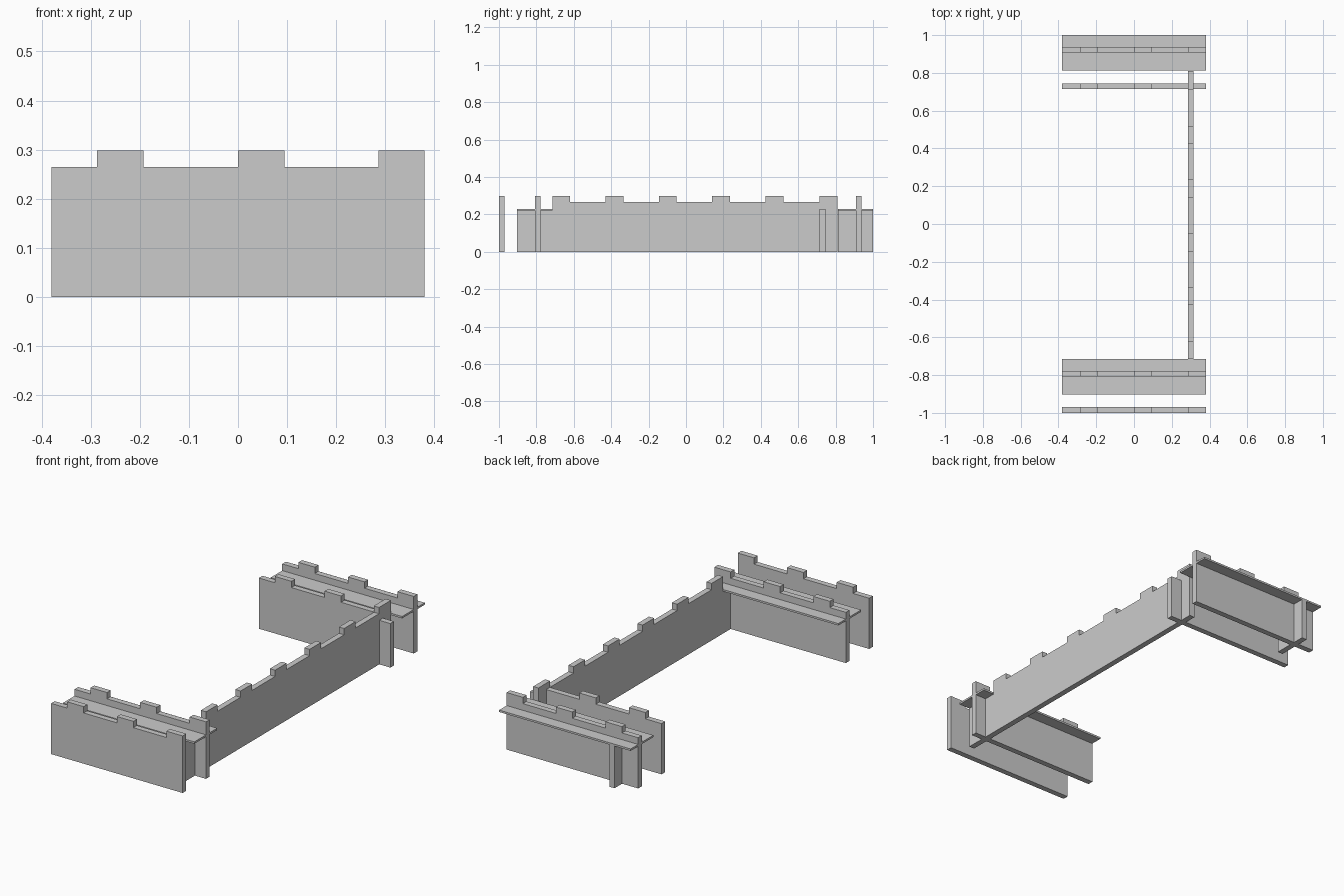
import bpy, bmesh

if "Cube" in bpy.data.objects:
    bpy.data.objects.remove(bpy.data.objects["Cube"])

stone = bpy.data.materials.new("grey_stone")
stone.diffuse_color = (0.6, 0.6, 0.6, 1)
stone.use_nodes = True
stone.node_tree.nodes["Principled BSDF"].inputs["Base Color"].default_value = stone.diffuse_color

WALK, BASE, TOP = 0.23, 0.265, 0.298   # walkway, parapet and merlon heights
THICK = 0.03


def extrude_profile(name, points, axis, start, thick):
    """Flat profile of (length, z) points, extruded across x or y."""
    bm = bmesh.new()
    if axis == "x":      # runs along x, thickness along y
        verts = [bm.verts.new((u, start, z)) for u, z in points]
        move = (0, thick, 0)
    else:                # runs along y, thickness along x
        verts = [bm.verts.new((start, u, z)) for u, z in points]
        move = (thick, 0, 0)
    face = bm.faces.new(verts)
    ext = bmesh.ops.extrude_face_region(bm, geom=[face])
    moved = [v for v in ext["geom"] if isinstance(v, bmesh.types.BMVert)]
    bmesh.ops.translate(bm, verts=moved, vec=move)
    bmesh.ops.recalc_face_normals(bm, faces=bm.faces)
    mesh = bpy.data.meshes.new(name)
    bm.to_mesh(mesh)
    bm.free()
    mesh.materials.append(stone)
    obj = bpy.data.objects.new(name, mesh)
    bpy.context.collection.objects.link(obj)
    return obj


def crenels(merlons):
    """Raised tooth outline for each merlon span."""
    pts = []
    for a, b in merlons:
        pts += [(a, BASE), (a, TOP), (b, TOP), (b, BASE)]
    return pts


def box_profile(a, b, low, high):
    return [(a, low), (a, high), (b, high), (b, low)]


# Cross walls with battlements
left_merlons = [(-0.287, -0.192), (0.0, 0.095)]
full = [(-0.38, 0), (-0.38, BASE)] + crenels(left_merlons) + [
    (0.286, BASE), (0.286, TOP), (0.38, TOP), (0.38, 0)]
for name, y in (("front_outer_wall", -1.0), ("front_inner_wall", -0.807),
                ("back_outer_wall", 0.908)):
    extrude_profile(name, full, "x", y, THICK)

# Back inner wall drops to walkway height outside the long wall
stepped = [(-0.38, 0), (-0.38, BASE)] + crenels(left_merlons) + [
    (0.30, BASE), (0.30, WALK), (0.38, WALK), (0.38, 0)]
extrude_profile("back_inner_wall", stepped, "x", 0.715, THICK)

# Long side wall, low where it passes beneath the front walkway
side_merlons = [(-0.43 + 0.285 * i, -0.335 + 0.285 * i) for i in range(4)]
side = [(-0.903, 0), (-0.903, WALK - 0.005), (-0.715, WALK - 0.005),
        (-0.715, TOP), (-0.62, TOP), (-0.62, BASE)] + crenels(side_merlons) + [
        (0.713, BASE), (0.713, TOP), (0.81, TOP), (0.81, 0)]
extrude_profile("long_side_wall", side, "y", 0.286, THICK)

# Short support wall under the back walkway
extrude_profile("back_support_wall", box_profile(0.812, 1.0, 0, WALK - 0.005),
                "y", -0.287, THICK)

# Thin walkway slabs
for name, y in (("front_walkway", -0.903), ("back_walkway", 0.812)):
    extrude_profile(name, box_profile(-0.38, 0.38, WALK - 0.01, WALK), "x", y, 0.188)
